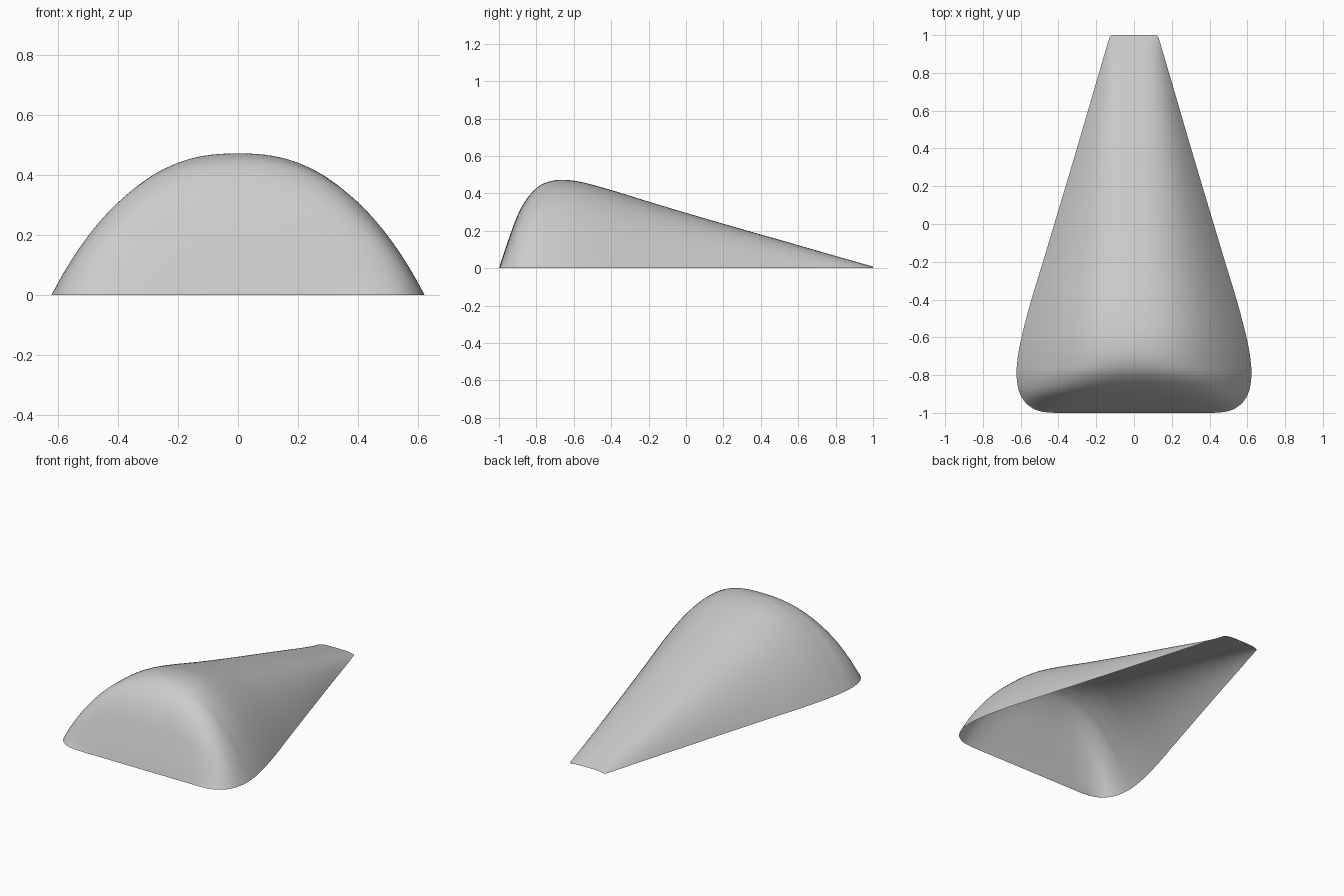
import bpy
import bmesh
import math

cube = bpy.data.objects.get("Cube")
if cube:
    bpy.data.objects.remove(cube, do_unlink=True)

# Cross-section stations: y, half width, crown height, roundness exponent
STATIONS = [
    (-1.0, 0.42, 0.0, 5.5),
    (-0.993, 0.49, 0.022, 5.4),
    (-0.975, 0.537, 0.078, 5.2),
    (-0.945, 0.575, 0.165, 4.8),
    (-0.9, 0.603, 0.285, 3.9),
    (-0.85, 0.617, 0.373, 3.2),
    (-0.79, 0.622, 0.436, 2.75),
    (-0.73, 0.618, 0.464, 2.5),
    (-0.66, 0.608, 0.472, 2.43),
    (-0.56, 0.586, 0.461, 2.43),
    (-0.4, 0.543, 0.418, 2.45),
    (-0.2, 0.482, 0.356, 2.5),
    (0.0, 0.422, 0.296, 2.6),
    (0.25, 0.347, 0.223, 2.8),
    (0.5, 0.273, 0.152, 3.1),
    (0.75, 0.2, 0.08, 3.5),
    (0.9, 0.156, 0.037, 3.9),
    (0.97, 0.135, 0.017, 4.0),
    (0.99, 0.128, 0.011, 4.0),
    (1.0, 0.115, 0.008, 4.0),
]
STEPS = 5      # rows between stations
ACROSS = 64    # segments from side to side


def blend(a, b, c, d, t):
    """Catmull-Rom blend from b to c."""
    return 0.5 * (2 * b + (c - a) * t + (2 * a - 5 * b + 4 * c - d) * t ** 2
                  + (3 * b - a - 3 * c + d) * t ** 3)


def smooth_rows(stations):
    last = len(stations) - 1
    for i in range(last):
        near = [stations[min(max(i + k, 0), last)] for k in (-1, 0, 1, 2)]
        for s in range(STEPS):
            yield [blend(*column, s / STEPS) for column in zip(*near)]
    yield stations[-1]


# Open shell lofted through the arched sections
bm = bmesh.new()
rows = []
for y, width, height, power in smooth_rows(STATIONS):
    row = []
    for j in range(ACROSS + 1):
        t = math.sin(math.pi * (j / ACROSS - 0.5))
        z = max(height, 0) * (1 - abs(t) ** power)
        row.append(bm.verts.new((width * t, y, z)))
    rows.append(row)
for front, back in zip(rows, rows[1:]):
    for j in range(ACROSS):
        bm.faces.new((front[j], front[j + 1], back[j + 1], back[j]))

mesh = bpy.data.meshes.new("tapered_shell")
bm.to_mesh(mesh)
bm.free()
mesh.shade_smooth()
shell = bpy.data.objects.new("tapered_shell", mesh)
bpy.context.collection.objects.link(shell)

# Plain grey finish
grey = bpy.data.materials.new("light_grey")
grey.use_nodes = True
colour = (0.6, 0.6, 0.6, 1.0)
grey.diffuse_color = colour
grey.node_tree.nodes["Principled BSDF"].inputs["Base Color"].default_value = colour
mesh.materials.append(grey)
